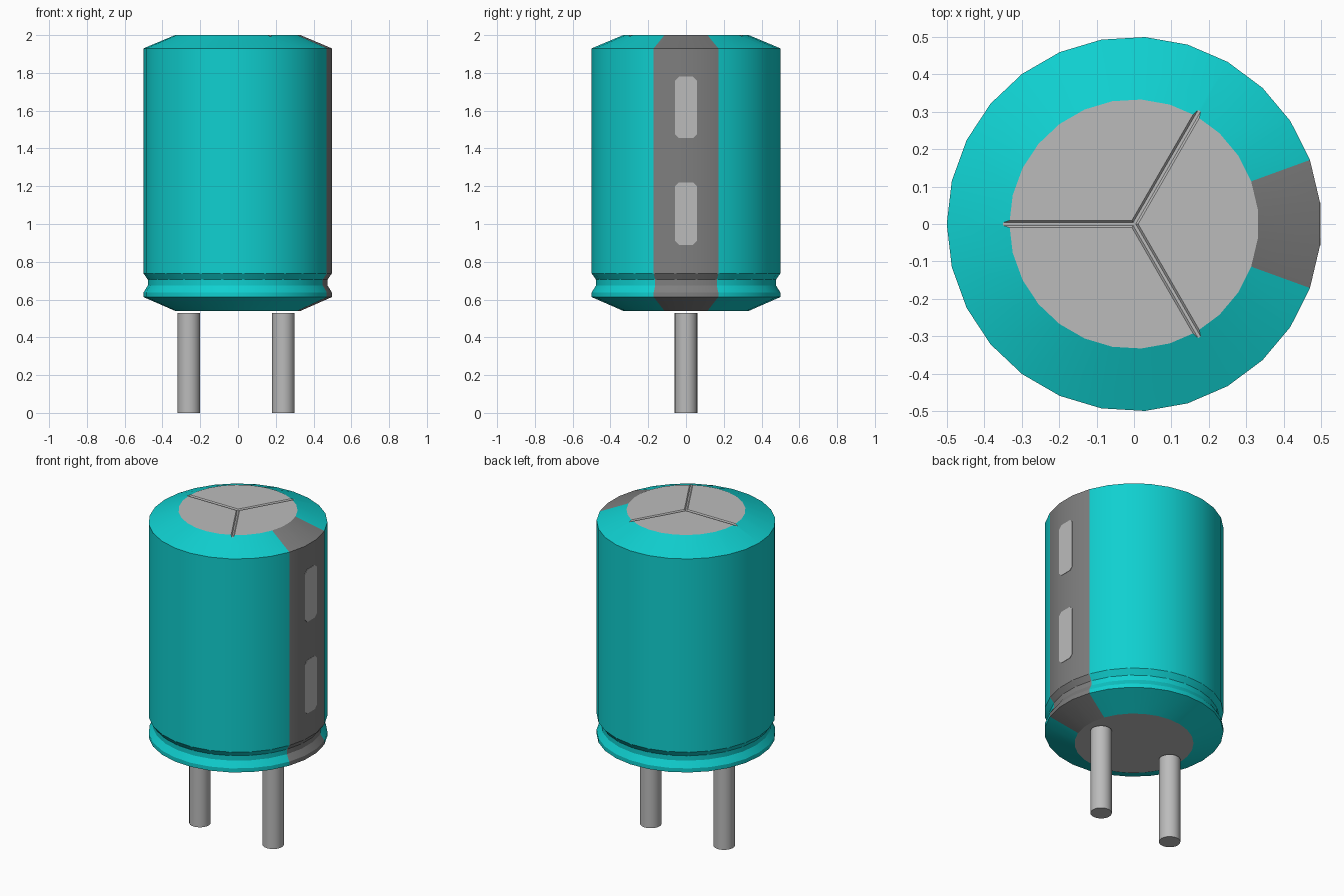
import bpy, bmesh, math
from mathutils import Matrix, Vector

cube = bpy.data.objects.get("Cube")
if cube:
    bpy.data.objects.remove(cube, do_unlink=True)


def material(name, rgb):
    m = bpy.data.materials.new(name)
    m.use_nodes = True
    m.diffuse_color = (*rgb, 1)
    m.node_tree.nodes["Principled BSDF"].inputs["Base Color"].default_value = (*rgb, 1)
    return m


TEAL, STRIPE, METAL = 0, 1, 2
MATS = [material("teal sleeve", (0.005, 0.63, 0.63)),
        material("dark grey stripe", (0.21, 0.21, 0.21)),
        material("light grey metal", (0.5, 0.5, 0.5))]


def make_object(name, bm, index=None):
    bmesh.ops.recalc_face_normals(bm, faces=bm.faces)
    if index is not None:
        for f in bm.faces:
            f.material_index = index
    me = bpy.data.meshes.new(name)
    bm.to_mesh(me)
    bm.free()
    for m in MATS:
        me.materials.append(m)
    ob = bpy.data.objects.new(name, me)
    bpy.context.collection.objects.link(ob)
    return ob


def activate(ob):
    bpy.ops.object.select_all(action='DESELECT')
    ob.select_set(True)
    bpy.context.view_layer.objects.active = ob


def smooth(ob, degrees):
    activate(ob)
    bpy.ops.object.shade_smooth_by_angle(angle=math.radians(degrees))


def lathe(profile, sides, centre=(0, 0)):
    """Closed solid of revolution with a vertex at angle 180 degrees."""
    bm = bmesh.new()
    rings = []
    for r, z in profile:
        angles = [math.pi + math.tau * i / sides for i in range(sides)]
        rings.append([bm.verts.new((centre[0] + r * math.cos(a), centre[1] + r * math.sin(a), z))
                      for a in angles])
    for low, high in zip(rings, rings[1:]):
        for i in range(sides):
            j = (i + 1) % sides
            bm.faces.new((low[i], low[j], high[j], high[i]))
    bm.faces.new(rings[0][::-1])
    bm.faces.new(rings[-1])
    return bm


def prism(outline, direction):
    """Extrude a closed 3D outline along a direction."""
    bm = bmesh.new()
    face = bm.faces.new([bm.verts.new(p) for p in outline])
    new = bmesh.ops.extrude_face_region(bm, geom=[face])["geom"]
    bmesh.ops.translate(bm, vec=Vector(direction),
                        verts=[v for v in new if isinstance(v, bmesh.types.BMVert)])
    return bm


# Can: 27-sided sleeve with a rolled groove near the bottom and bevelled ends
SIDES = 27
can_profile = [(0.333, 0.54), (0.5, 0.613), (0.5, 0.638), (0.477, 0.675),
               (0.477, 0.705), (0.5, 0.738), (0.5, 1.93), (0.333, 2.0)]
bm = lathe(can_profile, SIDES)
bmesh.ops.recalc_face_normals(bm, faces=bm.faces)
for f in bm.faces:
    c = f.calc_center_median()
    if abs(f.normal.z) > 0.99:
        f.material_index = METAL
    elif abs(math.atan2(c.y, c.x)) < math.radians(19):
        f.material_index = STRIPE
    else:
        f.material_index = TEAL
can = make_object("can", bm)

# Vent score: three shallow grooves cut into the top, meeting at the centre
score_section = [(0, -0.012, 2.003), (0, 0.012, 2.003), (0, 0.004, 1.993), (0, -0.004, 1.993)]
for k in range(3):
    bm = prism(score_section, (0.36, 0, 0))
    bmesh.ops.rotate(bm, verts=bm.verts, cent=(0, 0, 0),
                     matrix=Matrix.Rotation(math.radians(60 + 120 * k), 3, 'Z'))
    cutter = make_object("score_cutter", bm, METAL)
    cutter.hide_render = True
    mod = can.modifiers.new("score", 'BOOLEAN')
    mod.operation = 'DIFFERENCE'
    mod.solver = 'EXACT'
    mod.object = cutter
    activate(can)
    bpy.ops.object.modifier_apply(modifier=mod.name)
    bpy.data.objects.remove(cutter, do_unlink=True)
smooth(can, 20)

# Polarity marks: thin plates with clipped corners on the middle stripe face
flat = 0.5 * math.cos(math.pi / SIDES)
half_w, clip = 0.057, 0.02
for name, z0, z1 in (("lower_mark", 0.89, 1.22), ("upper_mark", 1.455, 1.78)):
    mid, half_h = (z0 + z1) / 2, (z1 - z0) / 2
    outline = []
    for sy, sz in ((1, 1), (-1, 1), (-1, -1), (1, -1)):
        pair = [(flat - 0.002, sy * half_w, mid + sz * (half_h - clip)),
                (flat - 0.002, sy * (half_w - clip), mid + sz * half_h)]
        outline += pair if sy * sz > 0 else pair[::-1]
    make_object(name, prism(outline, (0.004, 0, 0)), METAL)

# Leads
for name, x in (("right_lead", -0.26), ("left_lead", 0.24)):
    lead = make_object(name, lathe([(0.06, 0), (0.06, 0.53)], 24, (x, 0)), METAL)
    smooth(lead, 30)
